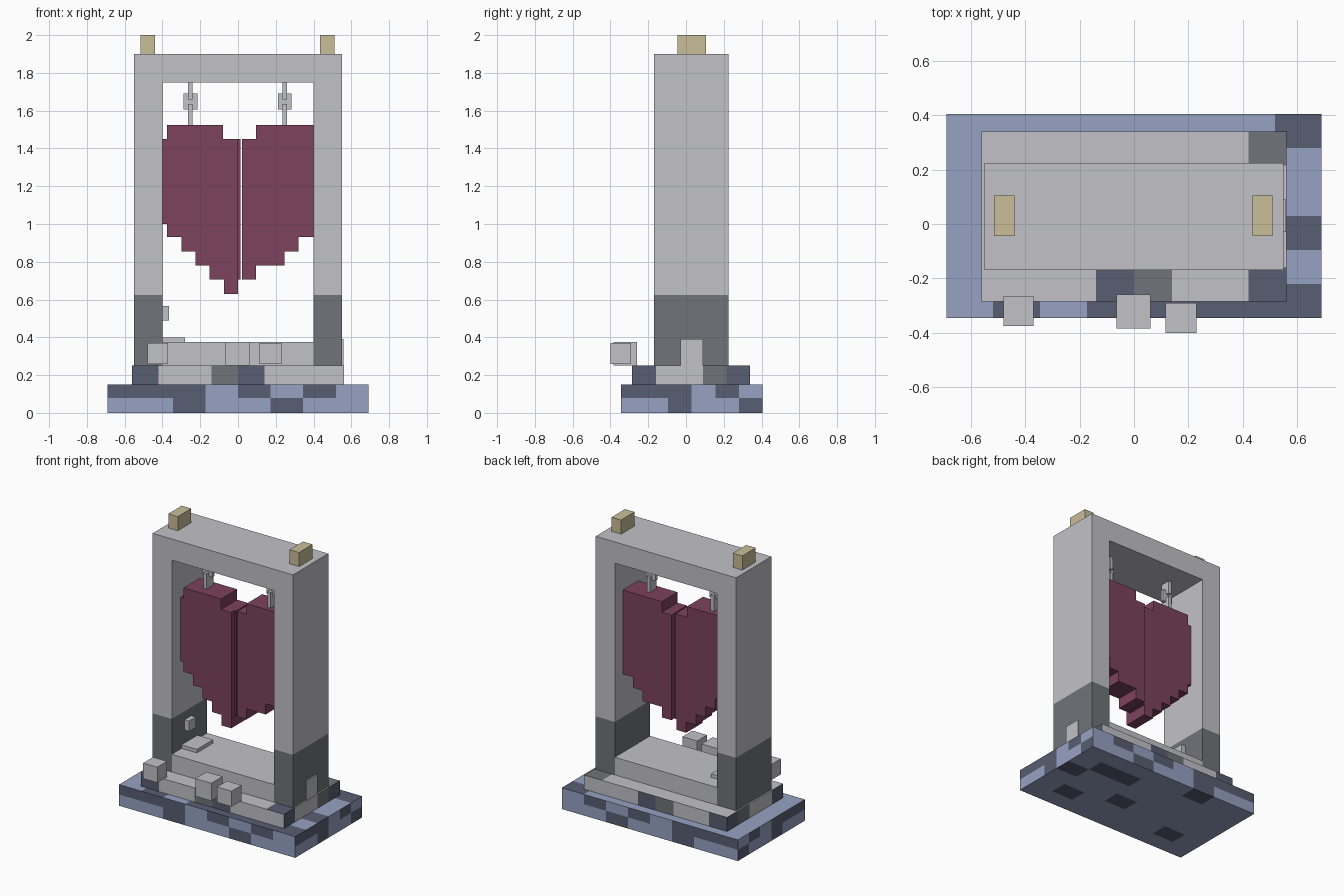
import bpy, bmesh

if "Cube" in bpy.data.objects:
    bpy.data.objects.remove(bpy.data.objects["Cube"])

COLORS = {
    "light stone": (0.54, 0.54, 0.575),
    "dark stone": (0.162, 0.174, 0.188),
    "blue stone": (0.305, 0.361, 0.545),
    "slate stone": (0.098, 0.112, 0.168),
    "wine cloth": (0.202, 0.054, 0.110),
    "tan brick": (0.59, 0.509, 0.314),
}
MATS = {}
for n, c in COLORS.items():
    MATS[n] = bpy.data.materials.new(n)
    MATS[n].diffuse_color = (*c, 1)
LIGHT, DARK, BLUE, SLATE, WINE, TAN = COLORS


def finish(name, bm, colors):
    bmesh.ops.remove_doubles(bm, verts=bm.verts, dist=1e-5)
    bmesh.ops.recalc_face_normals(bm, faces=bm.faces)
    me = bpy.data.meshes.new(name)
    bm.to_mesh(me)
    bm.free()
    for c in colors:
        me.materials.append(MATS[c])
    ob = bpy.data.objects.new(name, me)
    bpy.context.collection.objects.link(ob)
    return ob


def split(a, b, n):
    return [a + (b - a) * i / n for i in range(n + 1)]


def box(name, xs, ys, zs, colors, rule=None):
    """Box surface cut at the given coordinates; rule(axis, side, cell) picks a material."""
    cuts = (xs, ys, zs)
    bm = bmesh.new()
    for axis in range(3):
        u, v = (axis + 1) % 3, (axis + 2) % 3
        for side in (0, -1):
            for i in range(len(cuts[u]) - 1):
                for j in range(len(cuts[v]) - 1):
                    vs = []
                    for di, dj in ((0, 0), (1, 0), (1, 1), (0, 1)):
                        co = [0, 0, 0]
                        co[axis] = cuts[axis][side]
                        co[u], co[v] = cuts[u][i + di], cuts[v][j + dj]
                        vs.append(bm.verts.new(co))
                    f = bm.faces.new(vs)
                    cell = [0, 0, 0]
                    cell[u], cell[v] = i, j
                    if rule:
                        f.material_index = rule(axis, side, cell)
    return finish(name, bm, colors)


def slab(name, pts, y0, y1, color):
    """Extrude an x-z outline between two depths."""
    bm = bmesh.new()
    f = bm.faces.new([bm.verts.new((x, y0, z)) for x, z in pts])
    r = bmesh.ops.extrude_face_region(bm, geom=[f])
    for e in r["geom"]:
        if isinstance(e, bmesh.types.BMVert):
            e.co.y = y1
    return finish(name, bm, [color])


# Mottled foundation: patterns per side, lower and upper rows
def base_rule(axis, side, c):
    i, j, k = c
    if axis == 1:
        s = ("BBDBBDBB", "DDDBDBDB")[k][i]
    elif axis == 0:
        s = ("BBDBBD", "DDDBDB")[k][j]
    elif side == 0:
        s = "D" if (i, j) in ((1, 1), (6, 1), (4, 2), (7, 3), (5, 4), (6, 4), (2, 5)) else "B"
    elif j == 0:
        s = "BDBDDDDD"[i]
    elif i == 7:
        s = "DBDBBD"[j]
    else:
        s = "B"
    return "BD".index(s)


box("foundation", split(-0.69, 0.69, 8), split(-0.345, 0.405, 6), [0, 0.08, 0.15],
    [BLUE, SLATE], base_rule)


# Stone step with scattered dark blocks
def step_rule(axis, side, c):
    i, j, k = c
    if axis == 1:
        s = "SLLDSLLL"[i]
    elif axis == 0:
        s = "SLLDS"[j]
    elif side == -1 and j == 0:
        s = "LLLSDLLS"[i]
    elif side == -1 and i == 7 and j == 4:
        s = "D"
    else:
        s = "L"
    return "LDS".index(s)


box("step", split(-0.56, 0.56, 8), split(-0.285, 0.34, 5), [0.15, 0.25],
    [LIGHT, DARK, SLATE], step_rule)

# Gate frame: pillars with dark feet, lintel, sill
for side, x in (("left", -0.55), ("right", 0.40)):
    box(side + "_pillar", [x, x + 0.15], [-0.17, 0.225], [0.25, 0.625, 1.9],
        [LIGHT, DARK], lambda a, s, c: 1 if a != 2 and c[2] == 0 else 0)
box("lintel", [-0.40, 0.40], [-0.17, 0.225], [1.75, 1.9], [LIGHT])
box("sill", [-0.40, 0.40], [-0.17, 0.225], [0.25, 0.375], [LIGHT])

# Bricks on top of the pillars
for side, x in (("left", -0.515), ("right", 0.435)):
    box(side + "_top_brick", [x, x + 0.075], [-0.045, 0.105], [1.9, 2.0], [TAN])

# Chains: crossed flat links
for side, x in (("left", -0.2525), ("right", 0.2475)):
    for part, w, d, z0, z1 in (("upper", 0.012, 0.037, 1.66, 1.75),
                               ("middle", 0.037, 0.012, 1.605, 1.69),
                               ("lower", 0.012, 0.037, 1.525, 1.635)):
        box(f"{side}_{part}_link", [x - w, x + w], [0.03 - d, 0.03 + d], [z0, z1], [LIGHT])

# Hanging banner in two stepped halves
slab("left_banner", [(-0.40, 1.45), (-0.40, 1.0), (-0.375, 1.0), (-0.375, 0.93), (-0.30, 0.93),
                     (-0.30, 0.855), (-0.225, 0.855), (-0.225, 0.78), (-0.15, 0.78),
                     (-0.15, 0.705), (-0.075, 0.705), (-0.075, 0.63), (0, 0.63), (0, 1.45),
                     (-0.08, 1.45), (-0.08, 1.525), (-0.375, 1.525), (-0.375, 1.45)],
     -0.075, 0.105, WINE)
slab("right_banner", [(0.02, 1.45), (0.02, 0.705), (0.095, 0.705), (0.095, 0.78), (0.245, 0.78),
                      (0.245, 0.855), (0.32, 0.855), (0.32, 0.93), (0.40, 0.93),
                      (0.40, 1.525), (0.095, 1.525), (0.095, 1.45)],
     -0.04, 0.135, WINE)
box("banner_seam", [0, 0.012], [-0.04, 0.105], [0.705, 1.45], [WINE])

# Loose rubble
for i, (x0, x1, y0, y1, z0, z1) in enumerate((
        (-0.48, -0.37, -0.375, -0.265, 0.26, 0.37),
        (-0.065, 0.06, -0.385, -0.26, 0.25, 0.375),
        (0.115, 0.23, -0.40, -0.29, 0.26, 0.37),
        (-0.40, -0.28, -0.06, 0.12, 0.375, 0.40),
        (-0.40, -0.365, -0.025, 0.05, 0.49, 0.565),
        (0.55, 0.558, -0.03, 0.09, 0.25, 0.39))):
    box(f"rubble_{i + 1}", [x0, x1], [y0, y1], [z0, z1], [LIGHT])

for m in bpy.data.materials:
    if m.users and not m.is_grease_pencil:
        m.use_nodes = True
        m.node_tree.nodes["Principled BSDF"].inputs["Base Color"].default_value = m.diffuse_color
